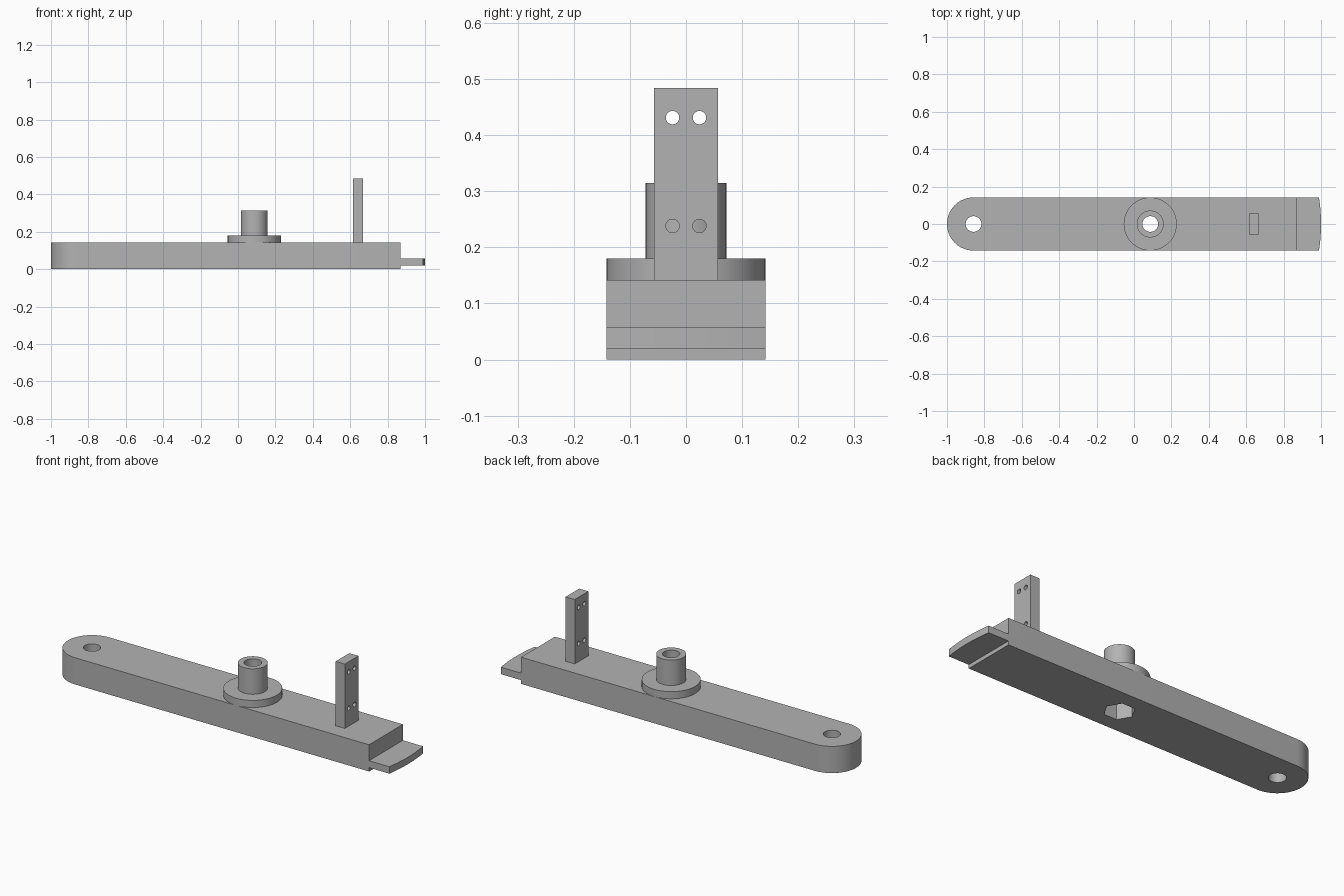
import bpy, bmesh, math
from mathutils import Matrix

old = bpy.data.objects.get("Cube")
if old:
    bpy.data.objects.remove(old, do_unlink=True)

grey = bpy.data.materials.new("plain grey")
grey.use_nodes = True
colour = (0.45, 0.45, 0.45, 1)
grey.diffuse_color = colour
grey.node_tree.nodes["Principled BSDF"].inputs["Base Color"].default_value = colour

HALF = 0.142          # half width and also height of the arm
PIVOT_X = 0.087       # axis of the boss
END_X = HALF - 1      # axis of the rounded end
STEP_X = 0.87         # where the arm ends and the tongue starts
HOLE = 0.042


def finish(name, bm):
    bmesh.ops.recalc_face_normals(bm, faces=bm.faces)
    mesh = bpy.data.meshes.new(name)
    bm.to_mesh(mesh)
    bm.free()
    obj = bpy.data.objects.new(name, mesh)
    bpy.context.collection.objects.link(obj)
    mesh.materials.append(grey)
    return obj


def prism(name, outline, z0, z1):
    bm = bmesh.new()
    face = bm.faces.new([bm.verts.new((x, y, z0)) for x, y in outline])
    top = bmesh.ops.extrude_face_region(bm, geom=[face])["geom"]
    bmesh.ops.translate(bm, vec=(0, 0, z1 - z0),
                        verts=[v for v in top if isinstance(v, bmesh.types.BMVert)])
    return finish(name, bm)


def arc(cx, r, a0, a1, n):
    return [(cx + r * math.cos(a0 + (a1 - a0) * i / n),
             r * math.sin(a0 + (a1 - a0) * i / n)) for i in range(n + 1)]


def circle(cx, r, n=48):
    return arc(cx, r, 0, 2 * math.pi, n)[:-1]


def cut(target, cutter):
    mod = target.modifiers.new("cut", "BOOLEAN")
    mod.operation = "DIFFERENCE"
    mod.solver = "EXACT"
    mod.object = cutter
    cutter.hide_render = True
    bpy.context.view_layer.objects.active = target
    bpy.ops.object.modifier_apply(modifier=mod.name)
    bpy.data.objects.remove(cutter, do_unlink=True)


def smooth(obj):
    bpy.ops.object.select_all(action="DESELECT")
    obj.select_set(True)
    bpy.context.view_layer.objects.active = obj
    bpy.ops.object.shade_smooth_by_angle(angle=math.radians(30))


# Arm: flat bar with one rounded end, bolt holes and a hexagonal nut pocket
outline = arc(END_X, HALF, math.pi / 2, 1.5 * math.pi, 32)
arm = prism("arm", outline + [(STEP_X, -HALF), (STEP_X, HALF)], 0, HALF)
cut(arm, prism("end_hole_cutter", circle(END_X, HOLE), -0.1, 0.3))
cut(arm, prism("nut_pocket_cutter", circle(PIVOT_X, 0.075, 6), -0.1, 0.1))
cut(arm, prism("pivot_hole_cutter", circle(PIVOT_X, HOLE), -0.1, 0.3))

# Tongue: thin plate whose tip is curved about the pivot
reach = 1 - PIVOT_X
swing = math.asin(HALF / reach)
tip = arc(PIVOT_X, reach, -swing, swing, 16)
tongue = prism("tongue", [(STEP_X, -HALF)] + tip + [(STEP_X, HALF)], 0.02, 0.057)

# Boss: flanged tube, revolved profile
bm = bmesh.new()
profile = [(HOLE, HALF), (HALF, HALF), (HALF, 0.18), (0.072, 0.18),
           (0.072, 0.315), (HOLE, 0.315)]
ring = [bm.verts.new((PIVOT_X + r, 0, z)) for r, z in profile]
edges = [bm.edges.new((ring[i - 1], ring[i])) for i in range(len(ring))]
bmesh.ops.spin(bm, geom=ring + edges, cent=(PIVOT_X, 0, 0), axis=(0, 0, 1),
               angle=2 * math.pi, steps=48, use_merge=True)
bmesh.ops.remove_doubles(bm, verts=bm.verts, dist=1e-5)
boss = finish("pivot_boss", bm)

# Post: upright plate with four cross holes
post = prism("post", [(0.614, -0.057), (0.668, -0.057),
                      (0.668, 0.057), (0.614, 0.057)], HALF, 0.484)
for y in (-0.024, 0.024):
    for z in (0.238, 0.431):
        drill = prism("post_hole_cutter", circle(0, 0.012, 24), -0.1, 0.1)
        drill.data.transform(Matrix.Translation((0.64, y, z))
                             @ Matrix.Rotation(math.pi / 2, 4, "Y"))
        cut(post, drill)

for part in (arm, tongue, boss, post):
    smooth(part)
